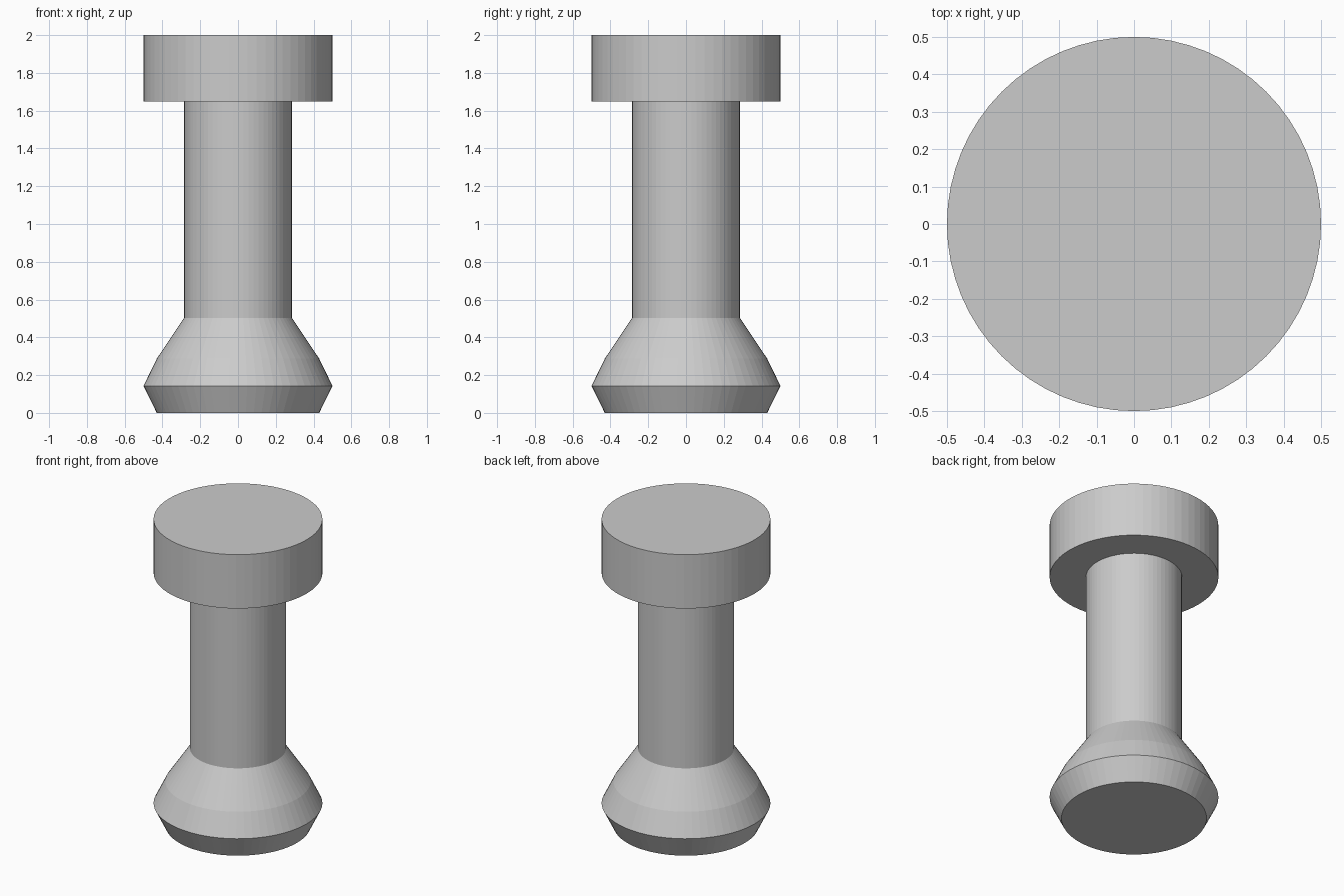
import bpy, bmesh
from math import cos, sin, tau

if "Cube" in bpy.data.objects:
    bpy.data.objects.remove(bpy.data.objects["Cube"])

SIDES = 64


def lathe(name, profile):
    """Closed solid turned around z from (radius, height) points, flat shaded."""
    bm = bmesh.new()
    rings = [[bm.verts.new((r * cos(tau * i / SIDES), r * sin(tau * i / SIDES), z))
              for i in range(SIDES)] for r, z in profile]
    for low, high in zip(rings, rings[1:]):
        for i in range(SIDES):
            j = (i + 1) % SIDES
            bm.faces.new((low[i], low[j], high[j], high[i]))
    bm.faces.new(rings[0][::-1])
    bm.faces.new(rings[-1])
    bmesh.ops.recalc_face_normals(bm, faces=bm.faces)
    mesh = bpy.data.meshes.new(name)
    bm.to_mesh(mesh)
    bm.free()
    obj = bpy.data.objects.new(name, mesh)
    bpy.context.collection.objects.link(obj)
    return obj


# One turned peg: flared foot, straight shaft, wide flat cap
lathe("turned_peg", [
    (0.43, 0.0), (0.5, 0.143), (0.43, 0.287), (0.285, 0.503),
    (0.285, 1.648), (0.5, 1.648), (0.5, 2.0),
])
